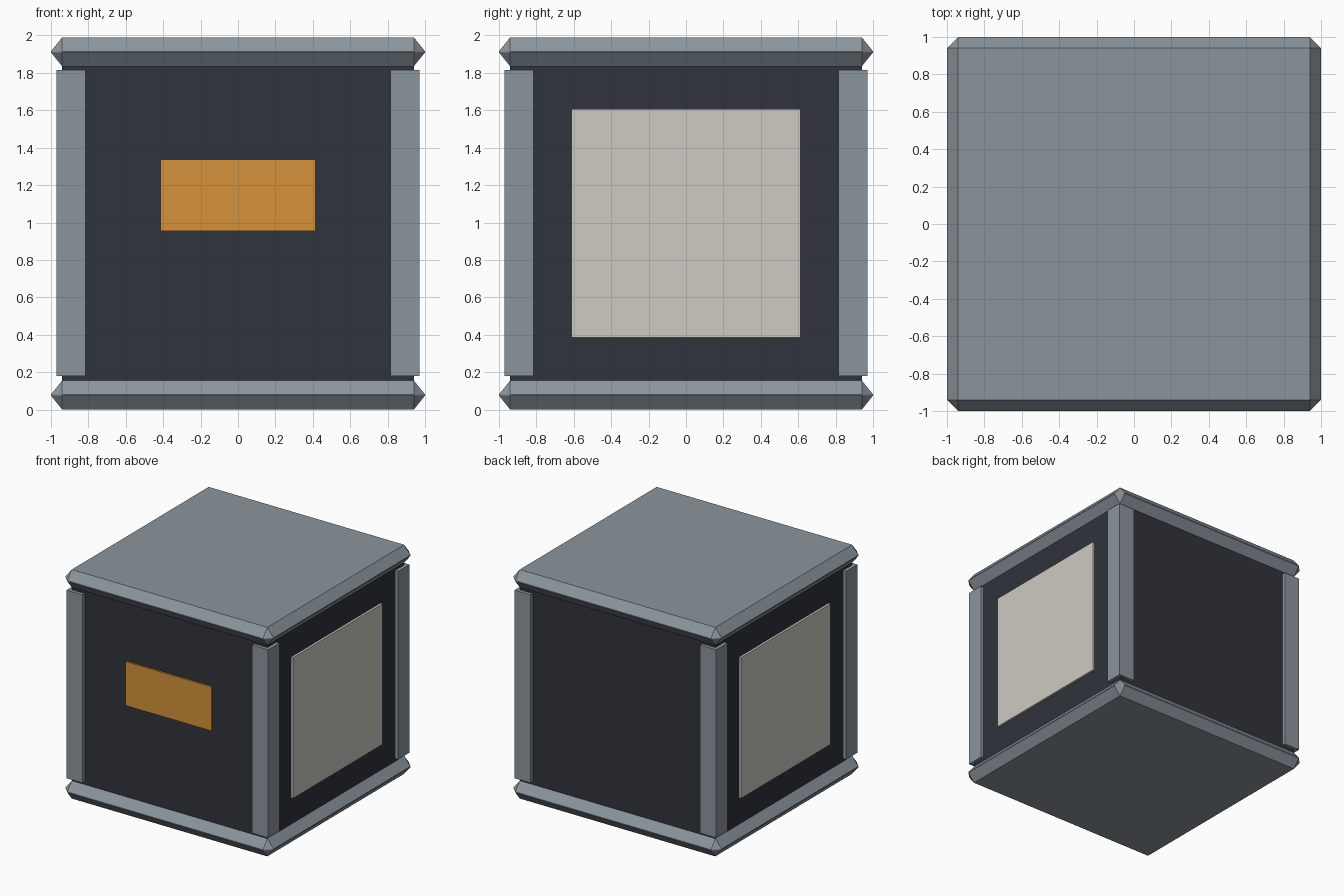
import bpy, bmesh
from mathutils import Matrix

if "Cube" in bpy.data.objects:
    bpy.data.objects.remove(bpy.data.objects["Cube"])


def material(name, rgb):
    m = bpy.data.materials.new(name)
    m.diffuse_color = (*rgb, 1)
    m.use_nodes = True
    m.node_tree.nodes["Principled BSDF"].inputs["Base Color"].default_value = m.diffuse_color
    return m


STEEL = material("steel_grey", (0.26, 0.30, 0.34))
DARK = material("dark_shell", (0.03, 0.033, 0.045))
AMBER = material("amber", (0.66, 0.29, 0.045))
PALE = material("pale_panel", (0.62, 0.59, 0.54))


def box(name, lo, hi, mat, bevel=0.0, pre_height=None):
    """Box between two corners; optional chamfer made at pre_height, then stretched in z."""
    size = [b - a for a, b in zip(lo, hi)]
    mid = [(a + b) / 2 for a, b in zip(lo, hi)]
    height = pre_height or size[2]
    bm = bmesh.new()
    bmesh.ops.create_cube(bm, size=1)
    bm.transform(Matrix.Diagonal((size[0], size[1], height, 1)))
    if bevel:
        bmesh.ops.bevel(bm, geom=bm.edges[:], offset=bevel, segments=1,
                        affect='EDGES', profile=0.5)
    bm.transform(Matrix.Translation(mid) @ Matrix.Diagonal((1, 1, size[2] / height, 1)))
    me = bpy.data.meshes.new(name)
    bm.to_mesh(me)
    bm.free()
    me.materials.append(mat)
    ob = bpy.data.objects.new(name, me)
    bpy.context.collection.objects.link(ob)
    return ob


# Dark inner body
box("body", (-0.94, -0.94, 0.10), (0.94, 0.94, 1.89), DARK)

# Chamfered base and lid plates, edges almost coming to a point
for name, z0, z1 in (("base_plate", 0.0, 0.155), ("lid_plate", 1.835, 1.99)):
    box(name, (-1, -1, z0), (1, 1, z1), STEEL, bevel=0.06, pre_height=0.125)

# Corner posts
for sx, side in ((-1, "left"), (1, "right")):
    for sy, end in ((-1, "front"), (1, "back")):
        xs = sorted((sx * 0.815, sx * 0.97))
        ys = sorted((sy * 0.815, sy * 0.97))
        box(f"{end}_{side}_post", (xs[0], ys[0], 0.18), (xs[1], ys[1], 1.815), STEEL)

# Pale square panels on both sides
for sx, side in ((-1, "left"), (1, "right")):
    xs = sorted((sx * 0.92, sx * 0.96))
    box(f"{side}_panel", (xs[0], -0.613, 0.385), (xs[1], 0.613, 1.608), PALE)

# Amber front panel
box("front_display", (-0.415, -0.955, 0.955), (0.415, -0.92, 1.337), AMBER)
